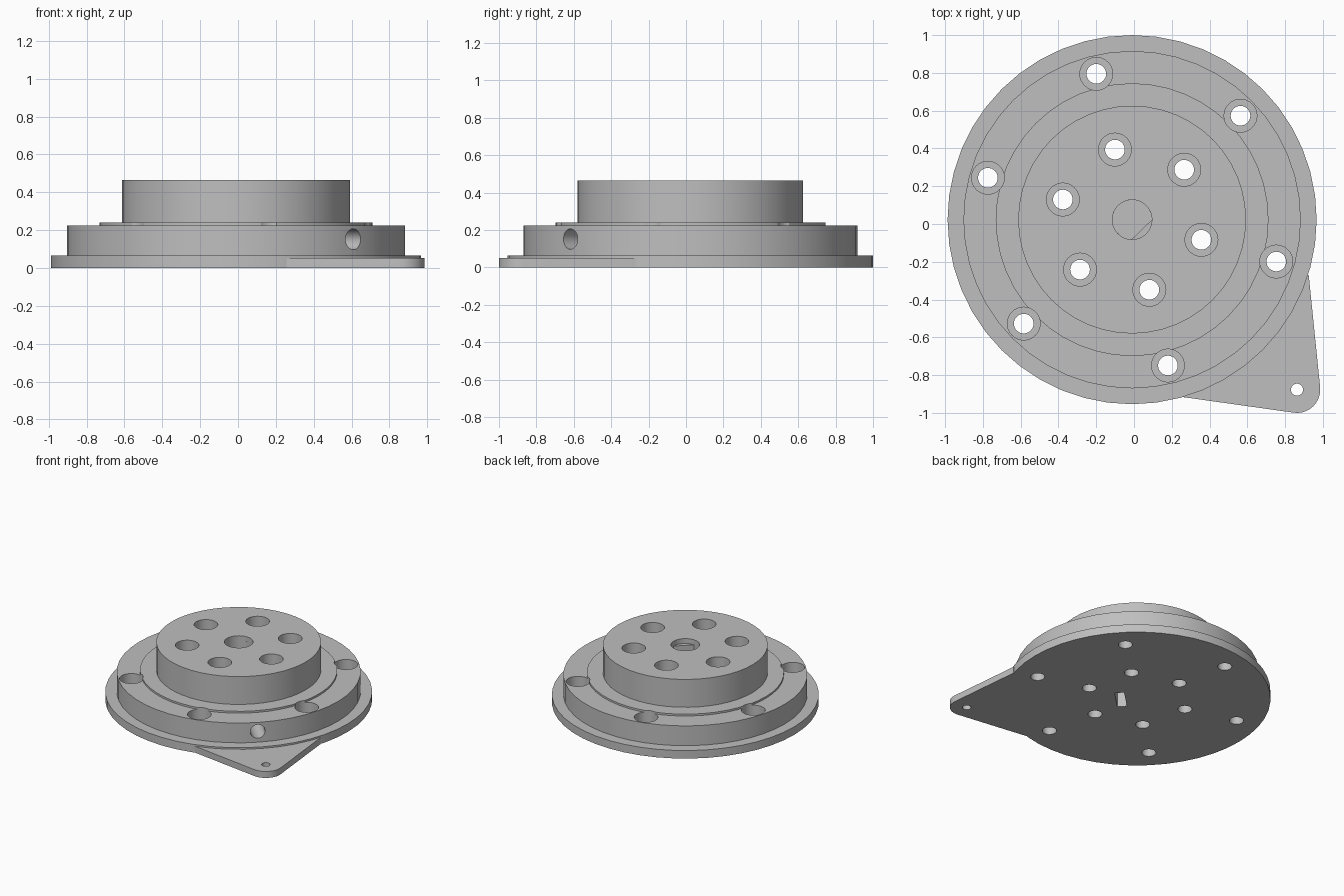
import bpy, bmesh, math
from mathutils import Matrix, Vector

if "Cube" in bpy.data.objects:
    bpy.data.objects.remove(bpy.data.objects["Cube"])

CX, CY = -0.01, 0.023          # axis of the round flange
TAB_ANGLE = math.radians(-46)  # direction of tab, set screw and nut slot

grey = bpy.data.materials.new("plain grey")
grey.diffuse_color = (0.52, 0.52, 0.52, 1)
grey.use_nodes = True
grey.node_tree.nodes["Principled BSDF"].inputs["Base Color"].default_value = grey.diffuse_color


def make_object(name, bm):
    bmesh.ops.recalc_face_normals(bm, faces=bm.faces)
    mesh = bpy.data.meshes.new(name)
    bm.to_mesh(mesh)
    bm.free()
    mesh.materials.append(grey)
    obj = bpy.data.objects.new(name, mesh)
    bpy.context.collection.objects.link(obj)
    return obj


def prism(name, outline, z0, z1):
    """Extrude a flat outline from z0 to z1."""
    bm = bmesh.new()
    low = [bm.verts.new((x, y, z0)) for x, y in outline]
    high = [bm.verts.new((x, y, z1)) for x, y in outline]
    bm.faces.new(low)
    bm.faces.new(high)
    n = len(outline)
    for i in range(n):
        j = (i + 1) % n
        bm.faces.new((low[i], low[j], high[j], high[i]))
    return make_object(name, bm)


def turned(name, x, y, profile, sides):
    """Solid of revolution from (radius, height) pairs, capped at both ends."""
    bm = bmesh.new()
    rings = []
    for r, z in profile:
        rings.append([bm.verts.new((x + r * math.cos(2 * math.pi * i / sides),
                                    y + r * math.sin(2 * math.pi * i / sides), z))
                      for i in range(sides)])
    for a, b in zip(rings, rings[1:]):
        for i in range(sides):
            j = (i + 1) % sides
            bm.faces.new((a[i], a[j], b[j], b[i]))
    bm.faces.new(rings[0])
    bm.faces.new(rings[-1])
    return make_object(name, bm)


def combine(target, tool, operation):
    mod = target.modifiers.new(operation.lower(), 'BOOLEAN')
    mod.operation = operation
    mod.solver = 'EXACT'
    mod.object = tool
    bpy.context.view_layer.objects.active = target
    bpy.ops.object.modifier_apply(modifier=mod.name)
    bpy.data.objects.remove(tool, do_unlink=True)


def polar(radius, angle):
    return CX + radius * math.cos(angle), CY + radius * math.sin(angle)


# stepped round flange: base plate, body, thin step, raised hub
flange = turned("flange", CX, CY, [(0.977, 0), (0.977, 0.065), (0.893, 0.065), (0.893, 0.225),
                                   (0.722, 0.225), (0.722, 0.24), (0.603, 0.24), (0.603, 0.465)], 48)

# pointed tab with rounded tip
tip_x, tip_y, tip_r = 0.863, -0.877, 0.123
outline = [(0.25, -0.915), (0.3, -0.3), (0.925, -0.27)]
for i in range(11):
    a = math.radians(6 - 104 * i / 10)
    outline.append((tip_x + tip_r * math.cos(a), tip_y + tip_r * math.sin(a)))
combine(flange, prism("tab", outline, 0, 0.052), 'UNION')

# tab hole
combine(flange, turned("tab_hole", tip_x, tip_y, [(0.032, -0.1), (0.032, 0.2)], 24), 'DIFFERENCE')

# two rings of six counterbored bolt holes
for ring_radius, floor in ((0.382, 0.32), (0.795, 0.11)):
    for k in range(6):
        x, y = polar(ring_radius, math.radians(103.8 + 60 * k))
        hole = turned("bolt_hole", x, y,
                      [(0.052, -0.1), (0.052, floor), (0.087, floor), (0.087, 0.6)], 32)
        combine(flange, hole, 'DIFFERENCE')

# blind shaft bore: round mouth, flat-sided below
combine(flange, turned("bore_mouth", CX, CY, [(0.105, 0.425), (0.105, 0.6)], 32), 'DIFFERENCE')
half = math.acos(0.073 / 0.105)
arc = [polar(0.105, TAB_ANGLE + half + (2 * math.pi - 2 * half) * i / 28) for i in range(29)]
combine(flange, prism("shaft_bore", arc, 0.065, 0.45), 'DIFFERENCE')

# nut slot opening at the underside
along = Vector((math.cos(TAB_ANGLE), math.sin(TAB_ANGLE)))
across = Vector((-along.y, along.x))
centre = Vector((CX, CY))
slot = [centre + along * u + across * v
        for u, v in ((0.085, -0.1), (0.155, -0.1), (0.155, 0.1), (0.085, 0.1))]
combine(flange, prism("nut_slot", slot, -0.1, 0.24), 'DIFFERENCE')

# radial set screw hole through the body side into the bore
screw = turned("screw_hole", 0, 0, [(0.055, 0.03), (0.055, 1.1)], 24)
screw.data.transform(Matrix.Translation((CX, CY, 0.152)) @ Matrix.Rotation(TAB_ANGLE, 4, 'Z')
                     @ Matrix.Rotation(math.pi / 2, 4, 'Y'))
combine(flange, screw, 'DIFFERENCE')

# soft shading on round walls, crisp edges elsewhere
bpy.ops.object.select_all(action='DESELECT')
flange.select_set(True)
bpy.context.view_layer.objects.active = flange
bpy.ops.object.shade_smooth_by_angle(angle=math.radians(20))
